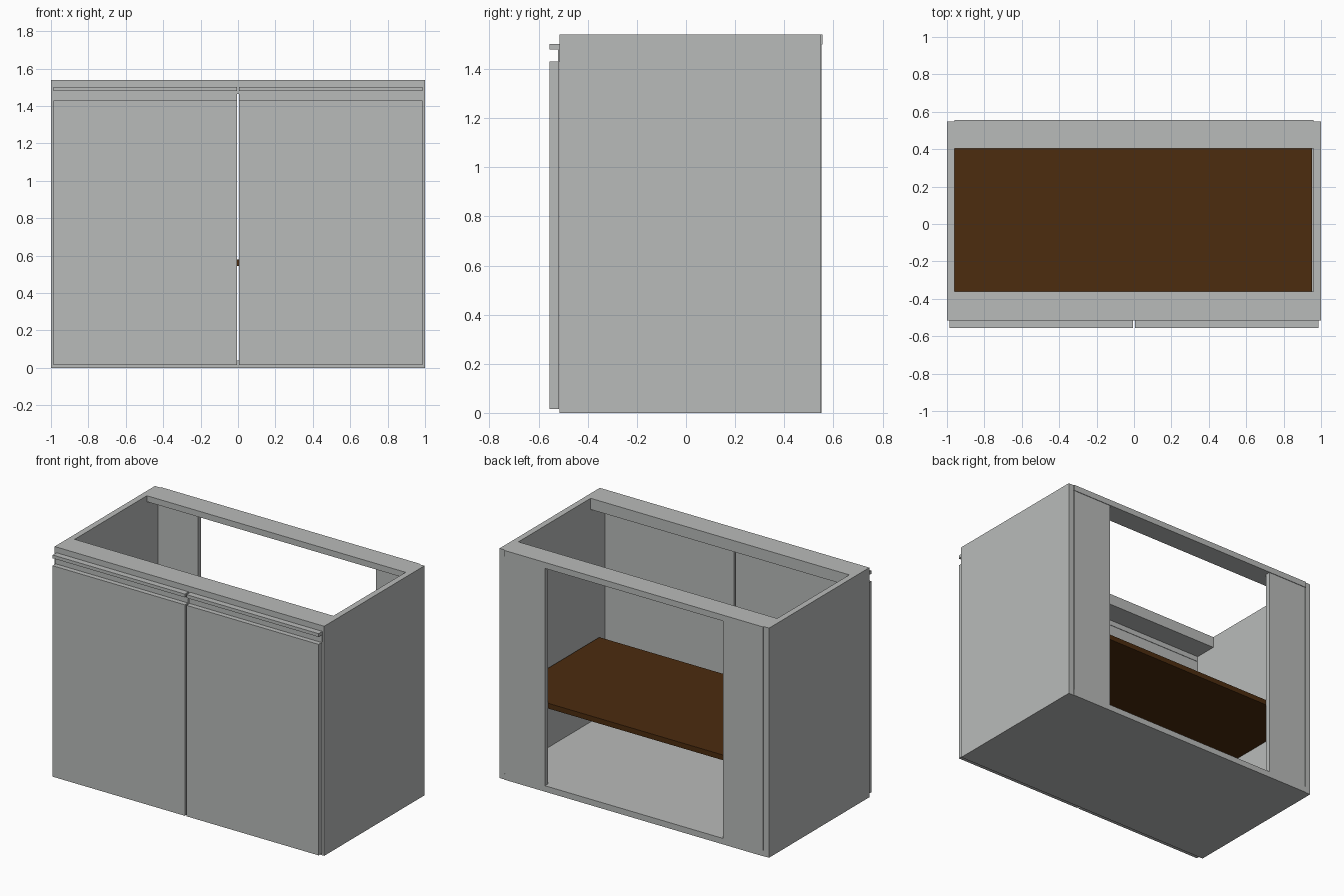
import bpy
import bmesh
from mathutils import Vector

cube = bpy.data.objects.get("Cube")
if cube:
    bpy.data.objects.remove(cube, do_unlink=True)


def make_material(name, colour):
    mat = bpy.data.materials.new(name)
    mat.use_nodes = True
    mat.diffuse_color = (*colour, 1)
    mat.node_tree.nodes["Principled BSDF"].inputs["Base Color"].default_value = (*colour, 1)
    return mat


grey = make_material("light grey board", (0.485, 0.497, 0.49))
brown = make_material("dark brown wood", (0.072, 0.025, 0.0045))


def panel(name, x, y, z, mat=grey):
    """Flat board given by its low and high limits on each axis."""
    bm = bmesh.new()
    bmesh.ops.create_cube(bm, size=1)
    low, high = (Vector(corner) for corner in zip(x, y, z))
    bmesh.ops.scale(bm, vec=high - low, verts=bm.verts)
    bmesh.ops.translate(bm, vec=(low + high) / 2, verts=bm.verts)
    mesh = bpy.data.meshes.new(name)
    bm.to_mesh(mesh)
    bm.free()
    mesh.materials.append(mat)
    obj = bpy.data.objects.new(name, mesh)
    bpy.context.collection.objects.link(obj)
    return obj


TOP, FRONT, BACK, BOARD = 1.54, -0.515, 0.548, 0.04
INNER = 1 - BOARD

# Carcass: floor and top rails
panel("floor_board", (-INNER, INNER), (FRONT, BACK + 0.003), (0, BOARD))
panel("front_rail", (-INNER, INNER), (FRONT, -0.36), (1.465, TOP))
panel("rear_rail", (-INNER, INNER), (0.405, 0.555), (1.5, TOP))

# Shelf
panel("shelf", (-INNER, 0.951), (-0.44, 0.517), (0.545, 0.58), brown)

# Mirrored parts: sides, rear stiles, doors and their grip channels
for side, sign in (("left", 1), ("right", -1)):
    def span(a, b):
        return sorted((a * sign, b * sign))

    panel(side + "_side", span(INNER, 1), (FRONT, BACK), (0, TOP))
    panel(side + "_rear_stile", span(0.66, INNER - 0.004), (0.52, BACK + 0.003), (BOARD, 1.5))
    door_x = span(0.006, 0.987)
    panel(side + "_door", door_x, (-0.555, -0.518), (0.015, 1.43))
    panel(side + "_grip_web", door_x, (-0.522, FRONT), (1.43, 1.48))
    panel(side + "_grip_lip", door_x, (-0.555, FRONT), (1.48, 1.502))
